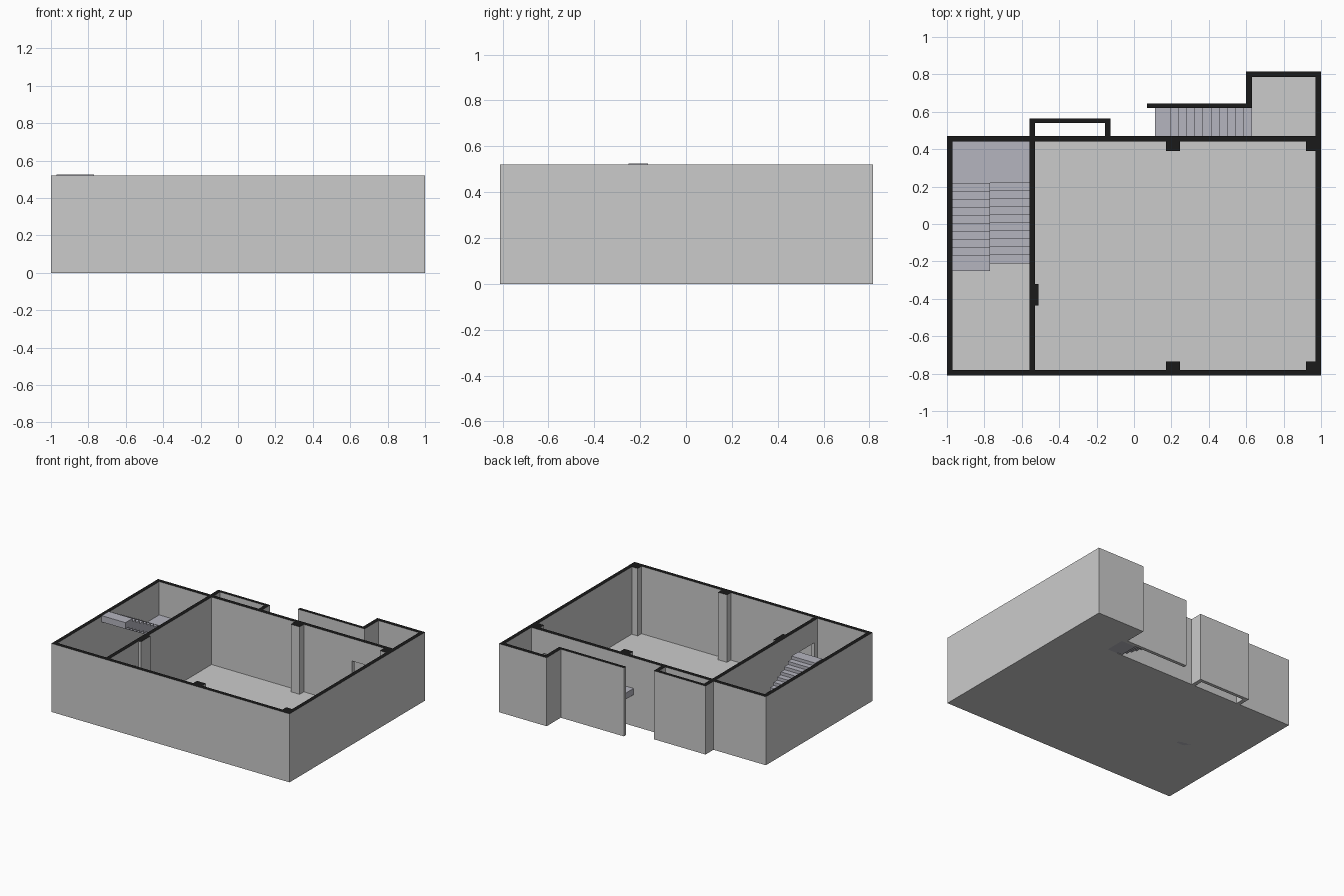
import bpy, bmesh

if "Cube" in bpy.data.objects:
    bpy.data.objects.remove(bpy.data.objects["Cube"])

H = 0.52        # wall height
T = 0.03        # wall thickness
DOOR = 0.35     # door head height
FLOOR = 0.008   # floor slab thickness


def material(name, rgb):
    m = bpy.data.materials.new(name)
    m.diffuse_color = (*rgb, 1)
    m.use_nodes = True
    m.node_tree.nodes["Principled BSDF"].inputs["Base Color"].default_value = m.diffuse_color
    return m


GREY = material("wall_grey", (0.6, 0.6, 0.6))
BLACK = material("cut_black", (0.01, 0.01, 0.01))
BLUE = material("stair_grey", (0.46, 0.46, 0.52))


def boxes(name, specs, mats, cap=False):
    """One object made of boxes given as (x0, x1, y0, y1, z0, z1)."""
    bm = bmesh.new()
    for x0, x1, y0, y1, z0, z1 in specs:
        verts = bmesh.ops.create_cube(bm, size=1)["verts"]
        for v in verts:
            v.co = (x1 if v.co.x > 0 else x0,
                    y1 if v.co.y > 0 else y0,
                    z1 if v.co.z > 0 else z0)
    bm.normal_update()
    if cap:
        for f in bm.faces:
            if f.normal.z > 0.9 and f.calc_center_median().z > H - 0.001:
                f.material_index = 1
    me = bpy.data.meshes.new(name)
    bm.to_mesh(me)
    bm.free()
    for m in mats:
        me.materials.append(m)
    ob = bpy.data.objects.new(name, me)
    bpy.context.collection.objects.link(ob)
    return ob


def wall(name, *rects):
    """Full height wall with a black section on top; a rect may add z limits."""
    return boxes(name, [r if len(r) == 6 else (*r, 0, H) for r in rects],
                 [GREY, BLACK], cap=True)


# Floor slabs
boxes("main_floor", [(-0.97, 0.97, -0.78, 0.44, 0, FLOOR)], [GREY])
boxes("alcove_floor", [(0.63, 0.97, 0.47, 0.785, 0, FLOOR)], [GREY])
boxes("alcove_threshold", [(0.65, 0.87, 0.44, 0.47, 0, FLOOR)], [GREY])

# Outer walls
wall("front_wall", (-1, 1, -0.81, -0.78))
wall("left_wall", (-1, -1 + T, -0.78, 0.44))
wall("right_wall", (1 - T, 1, -0.78, 0.785))
wall("back_wall",
     (-1, 0.65, 0.44, 0.47), (0.87, 0.97, 0.44, 0.47),
     (0.65, 0.87, 0.44, 0.47, DOOR, H))

# Stairwell partition with a doorway
wall("partition_wall",
     (-0.56, -0.53, -0.47, 0.44), (-0.56, -0.53, -0.78, -0.74),
     (-0.56, -0.53, -0.74, -0.47, DOOR, H))
boxes("partition_threshold", [(-0.56, -0.53, -0.74, -0.47, 0, FLOOR)], [GREY])

# Shallow light well behind the back wall, open at the bottom
wall("light_well_wall",
     (-0.56, -0.53, 0.47, 0.565), (-0.155, -0.125, 0.47, 0.565),
     (-0.53, -0.155, 0.54, 0.565))

# Alcove and outdoor stair walls
wall("alcove_wall", (0.60, 1, 0.785, 0.815), (0.60, 0.63, 0.62, 0.785))
wall("outdoor_stair_wall", (0.07, 0.60, 0.62, 0.645))

# Columns and pilaster
for side, x0, x1 in (("middle", 0.17, 0.245), ("corner", 0.92, 0.97)):
    for end, y0, y1 in (("back", 0.39, 0.44), ("front", -0.78, -0.735)):
        wall(f"{end}_{side}_column", (x0, x1, y0, y1))
wall("partition_pilaster", (-0.53, -0.51, -0.435, -0.32))

# Stairs: overlapping tread blocks, stepped underneath
DEPTH = 0.085
THICK = 0.048
LANDING = 0.267

boxes("stair_landing", [(-0.97, -0.56, 0.22, 0.44, LANDING - THICK, LANDING)], [BLUE])

lower = []
for k in range(10):
    y, z = -0.21 + 0.0433 * k, 0.0243 * (k + 1)
    lower.append((-0.77, -0.56, y, min(y + DEPTH, 0.225), max(z - THICK, 0), z))
boxes("lower_flight", lower, [BLUE])

upper = []
for k in range(11):
    y, z = -0.25 + 0.0427 * k, 0.525 - 0.0235 * k
    upper.append((-0.97, -0.77, y, min(y + DEPTH, 0.22), z - THICK, z))
boxes("upper_flight", upper, [BLUE])

outdoor = []
for k in range(11):
    x, z = 0.63 - 0.0433 * k, 0.026 * (k + 1)
    outdoor.append((x - DEPTH, x, 0.47, 0.62, max(z - THICK, 0), z))
boxes("outdoor_flight", outdoor, [BLUE])
